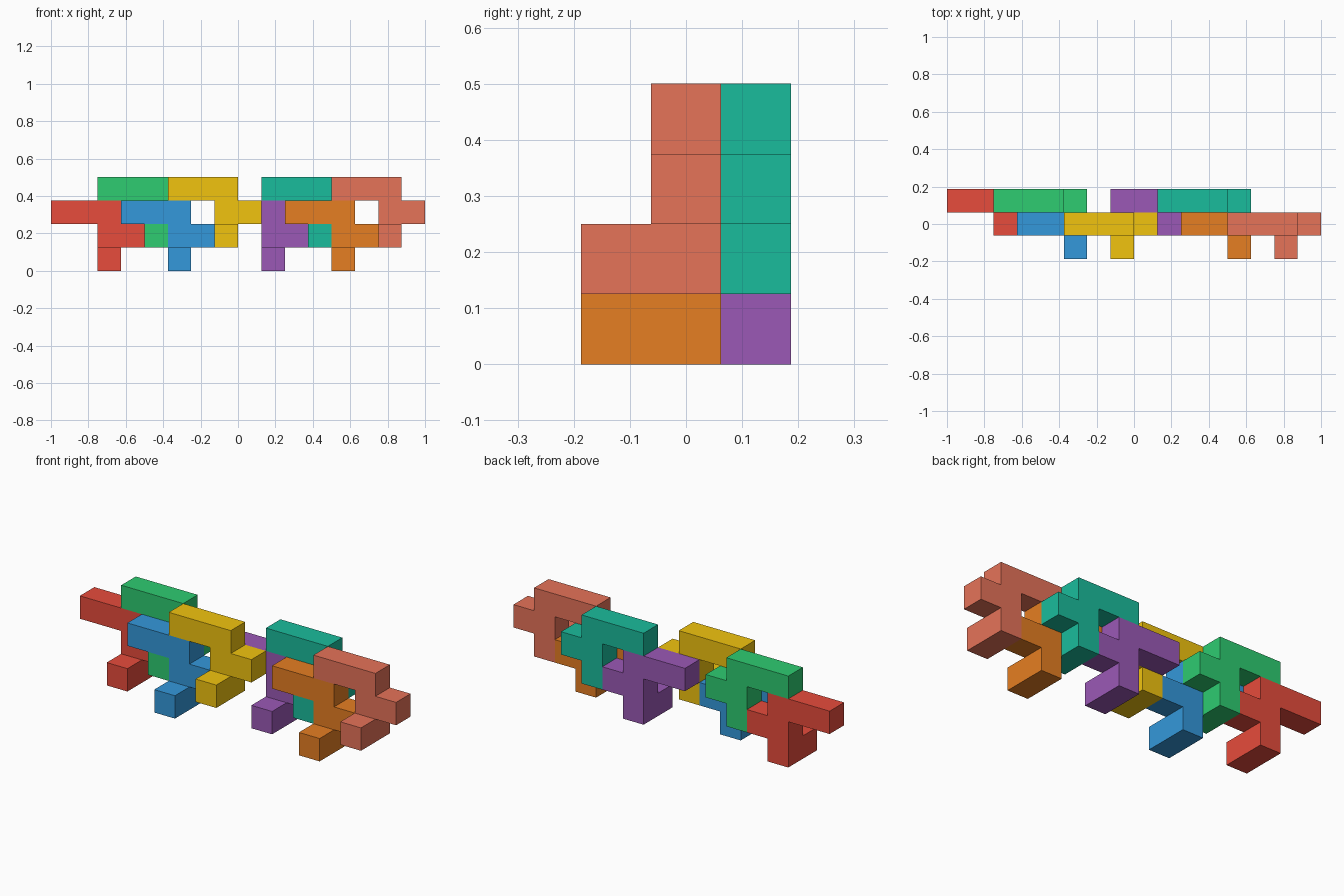
import bpy
import bmesh
from mathutils import Vector

if "Cube" in bpy.data.objects:
    bpy.data.objects.remove(bpy.data.objects["Cube"])

S = 0.125  # edge of one cube cell

# Cells of the repeated piece: three-long arm, side nub, column and forward foot
PIECE = [(-2, 0, 2), (-1, 0, 2), (0, 0, 2), (0, 0, 1), (1, 0, 1), (0, 0, 0), (0, -1, 0)]


def linear(hex_code):
    """sRGB hex to a linear RGBA colour."""
    rgb = [int(hex_code[i:i + 2], 16) / 255 for i in (0, 2, 4)]
    return [c / 12.92 if c <= 0.04045 else ((c + 0.055) / 1.055) ** 2.4 for c in rgb] + [1]


def add_piece(name, column, row, level, colour):
    """One solid piece; only the outer faces of its cells are made."""
    cells = {(column + x, row + y, level + z) for x, y, z in PIECE}
    bm = bmesh.new()
    for cell in cells:
        centre = Vector(cell) + Vector((0.5, 0.5, 0.5))
        for axis in range(3):
            for sign in (-1, 1):
                n = Vector((0, 0, 0))
                n[axis] = sign
                if tuple(int(c + d) for c, d in zip(cell, n)) in cells:
                    continue
                u = Vector((0, 0, 0))
                u[(axis + 1) % 3] = 0.5
                v = n.cross(u)
                mid = centre + n / 2
                corners = (mid - u - v, mid + u - v, mid + u + v, mid - u + v)
                bm.faces.new([bm.verts.new((p - Vector((8, 1.5, 0))) * S) for p in corners])
    # Weld the cells and merge coplanar faces
    bmesh.ops.remove_doubles(bm, verts=bm.verts, dist=0.001)
    bmesh.ops.dissolve_limit(bm, angle_limit=0.01, verts=bm.verts, edges=bm.edges)
    bmesh.ops.recalc_face_normals(bm, faces=bm.faces)
    mesh = bpy.data.meshes.new(name)
    bm.to_mesh(mesh)
    bm.free()
    mat = bpy.data.materials.new(name + "_colour")
    mat.diffuse_color = linear(colour)
    mat.use_nodes = True
    mat.node_tree.nodes["Principled BSDF"].inputs["Base Color"].default_value = mat.diffuse_color
    mesh.materials.append(mat)
    bpy.context.collection.objects.link(bpy.data.objects.new(name, mesh))


# Back row
add_piece("red_piece", 2, 2, 0, "E74C3C")
add_piece("green_piece", 4, 2, 1, "2ECC71")
add_piece("purple_piece", 9, 2, 0, "9B59B6")
add_piece("teal_piece", 11, 2, 1, "1ABC9C")
# Front row
add_piece("blue_piece", 5, 1, 0, "3498DB")
add_piece("yellow_piece", 7, 1, 1, "F1C40F")
add_piece("orange_piece", 12, 1, 0, "E67E22")
add_piece("salmon_piece", 14, 1, 1, "E67359")
